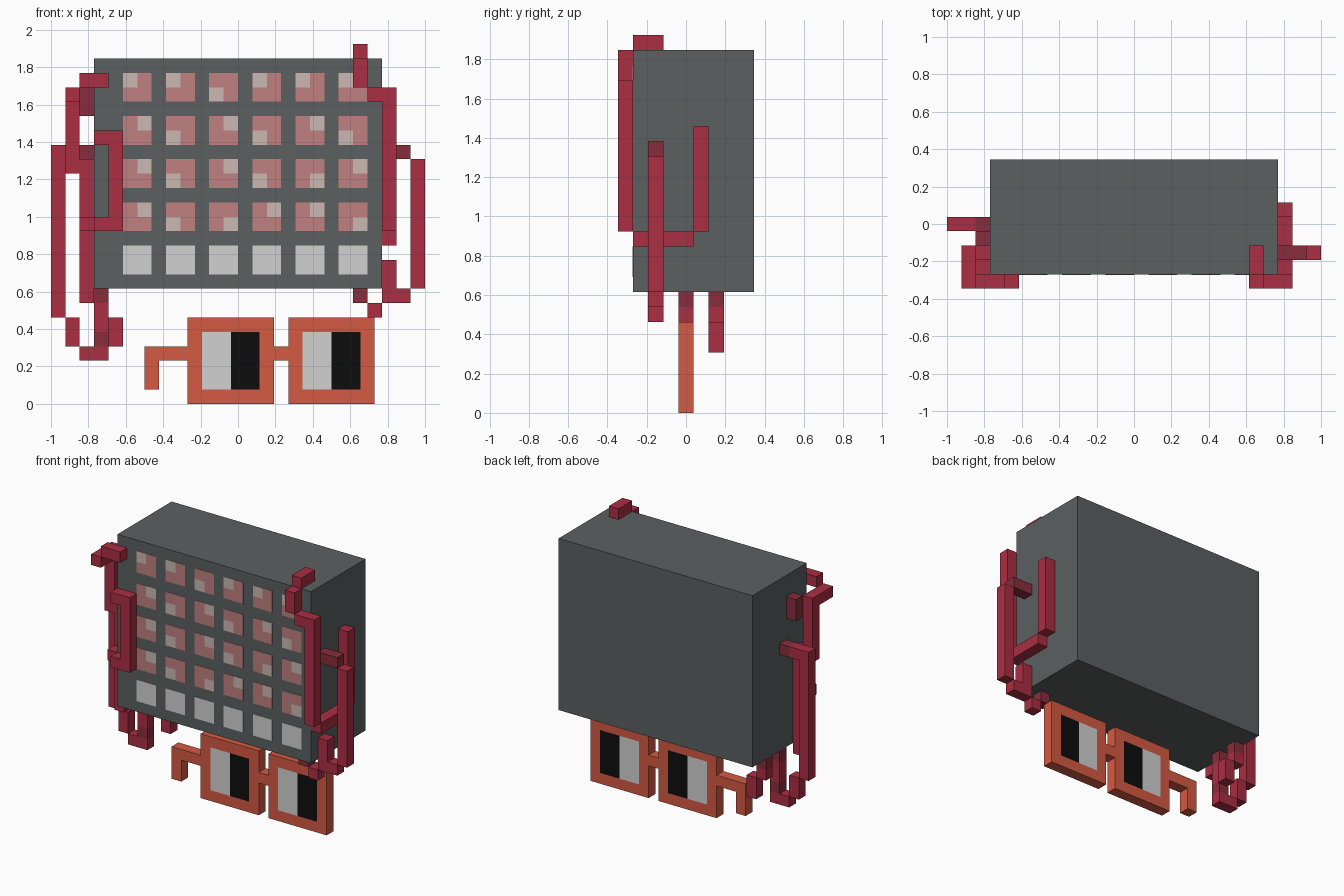
import bpy, bmesh

if "Cube" in bpy.data.objects:
    bpy.data.objects.remove(bpy.data.objects["Cube"])

V = 2 / 26                      # one grid cell
OX, OY = -1.0, -4.5 * V         # grid origin


def srgb(r, g, b):
    def lin(c):
        c /= 255
        return c / 12.92 if c <= 0.04045 else ((c + 0.055) / 1.055) ** 2.4
    return (lin(r), lin(g), lin(b), 1)


def mat(name, *rgb):
    m = bpy.data.materials.new(name)
    m.diffuse_color = srgb(*rgb)
    m.use_nodes = True
    m.node_tree.nodes["Principled BSDF"].inputs["Base Color"].default_value = m.diffuse_color
    return m


GREY = mat("slate grey", 91, 96, 96)
RED = mat("crimson", 171, 46, 67)
DARK = mat("dark crimson", 137, 45, 60)
PINK = mat("dusty pink", 192, 128, 128)
PALE = mat("pale pink", 204, 184, 178)
LIGHT = mat("light grey", 209, 209, 209)
ORANGE = mat("orange", 212, 90, 67)
BLACK = mat("black", 13, 13, 13)


def boxes(name, items):
    """items: (material, i0, i1, j0, j1, k0, k1) in grid cells"""
    mesh = bpy.data.meshes.new(name)
    bm = bmesh.new()
    mats = []
    for m, i0, i1, j0, j1, k0, k1 in items:
        if m not in mats:
            mats.append(m)
        vs = bmesh.ops.create_cube(bm, size=1)["verts"]
        for v in vs:
            v.co.x = OX + V * (i1 if v.co.x > 0 else i0)
            v.co.y = OY + V * (j1 if v.co.y > 0 else j0)
            v.co.z = V * (k1 if v.co.z > 0 else k0)
        for f in {f for v in vs for f in v.link_faces}:
            f.material_index = mats.index(m)
    bm.to_mesh(mesh)
    bm.free()
    for m in mats:
        mesh.materials.append(m)
    ob = bpy.data.objects.new(name, mesh)
    bpy.context.collection.objects.link(ob)
    return ob


# Main block
boxes("body", [(GREY, 3, 23, 1, 9, 8, 24)])

# Front tiles: pink squares with one pale quarter (corner index: x + 2 * z)
corners = ["220222", "303030", "300013", "300331"]   # top row first
corners = ["220222", "303030", "303013", "301331"]
tiles = []
P = 0.03                        # plate thickness in cells
for col in range(6):
    x = 5 + 3 * col
    tiles.append((LIGHT, x, x + 2, 1 - P, 1, 9, 11))
    for row in range(4):
        z = 21 - 3 * row
        pick = int(corners[row][col])
        for q in range(4):
            a, b = x + q % 2, z + q // 2
            tiles.append((PALE if q == pick else PINK, a, a + 1, 1 - P, 1, b, b + 1))
boxes("front_tiles", tiles)

# Glasses: two square rims, bridge and a bent temple
rims, lenses = [], []
for x in (9.5, 16.5):
    rims += [(ORANGE, x, x + 6, 4, 5, 0, 1), (ORANGE, x, x + 6, 4, 5, 5, 6),
             (ORANGE, x, x + 1, 4, 5, 1, 5), (ORANGE, x + 5, x + 6, 4, 5, 1, 5)]
    lenses += [(LIGHT, x + 1, x + 3, 4, 5, 1, 5), (BLACK, x + 3, x + 5, 4, 5, 1, 5)]
rims += [(ORANGE, 15.5, 16.5, 4, 5, 3, 4), (ORANGE, 6.5, 9.5, 4, 5, 3, 4),
         (ORANGE, 6.5, 7.5, 4, 5, 1, 3)]
boxes("glasses_frame", rims)
boxes("glasses_lenses", lenses)

# Right wires
boxes("right_front_wire", [
    (RED, 21, 22, 1, 3, 24, 25), (RED, 21, 22, 0, 1, 22, 24),
    (RED, 22, 24, 0, 1, 21, 22), (RED, 23, 24, 0, 1, 12, 21),
    (RED, 23, 24, 1, 5, 11, 12), (RED, 23, 24, 5, 6, 12, 19)])
boxes("right_outer_wire", [
    (DARK, 23, 25, 2, 3, 17, 18), (RED, 25, 26, 2, 3, 8, 17),
    (RED, 23, 25, 2, 3, 7, 8), (RED, 23, 24, 2, 3, 8, 10),
    (RED, 22, 23, 2, 3, 6, 7), (DARK, 21, 22, 2, 3, 7, 8)])

# Left wires
boxes("left_front_wire", [
    (DARK, 2, 3, 3, 4, 20, 22), (RED, 2, 4, 0, 1, 22, 23),
    (RED, 1, 2, 0, 3, 21, 22), (RED, 1, 2, 2, 3, 16, 21),
    (RED, 2, 3, 2, 3, 7, 17), (RED, 2, 3, 1, 2, 12, 13),
    (RED, 3, 4, 0, 1, 12, 13), (RED, 4, 5, 0, 1, 12, 19),
    (RED, 3, 4, 0, 1, 18, 19)])
boxes("left_outer_wire", [
    (DARK, 2, 3, 4, 5, 17, 18), (RED, 1, 2, 4, 5, 17, 18),
    (RED, 0, 1, 4, 5, 6, 18), (RED, 1, 2, 4, 5, 4, 6),
    (RED, 2, 4, 4, 5, 3, 4), (DARK, 3, 4, 4, 5, 4, 5),
    (RED, 3, 4, 4, 5, 5, 7), (DARK, 3, 4, 4, 5, 7, 8)])
boxes("left_rear_wire", [
    (RED, 4, 5, 6, 7, 4, 6), (RED, 3, 4, 6, 7, 6, 7), (DARK, 3, 4, 6, 7, 7, 8)])
